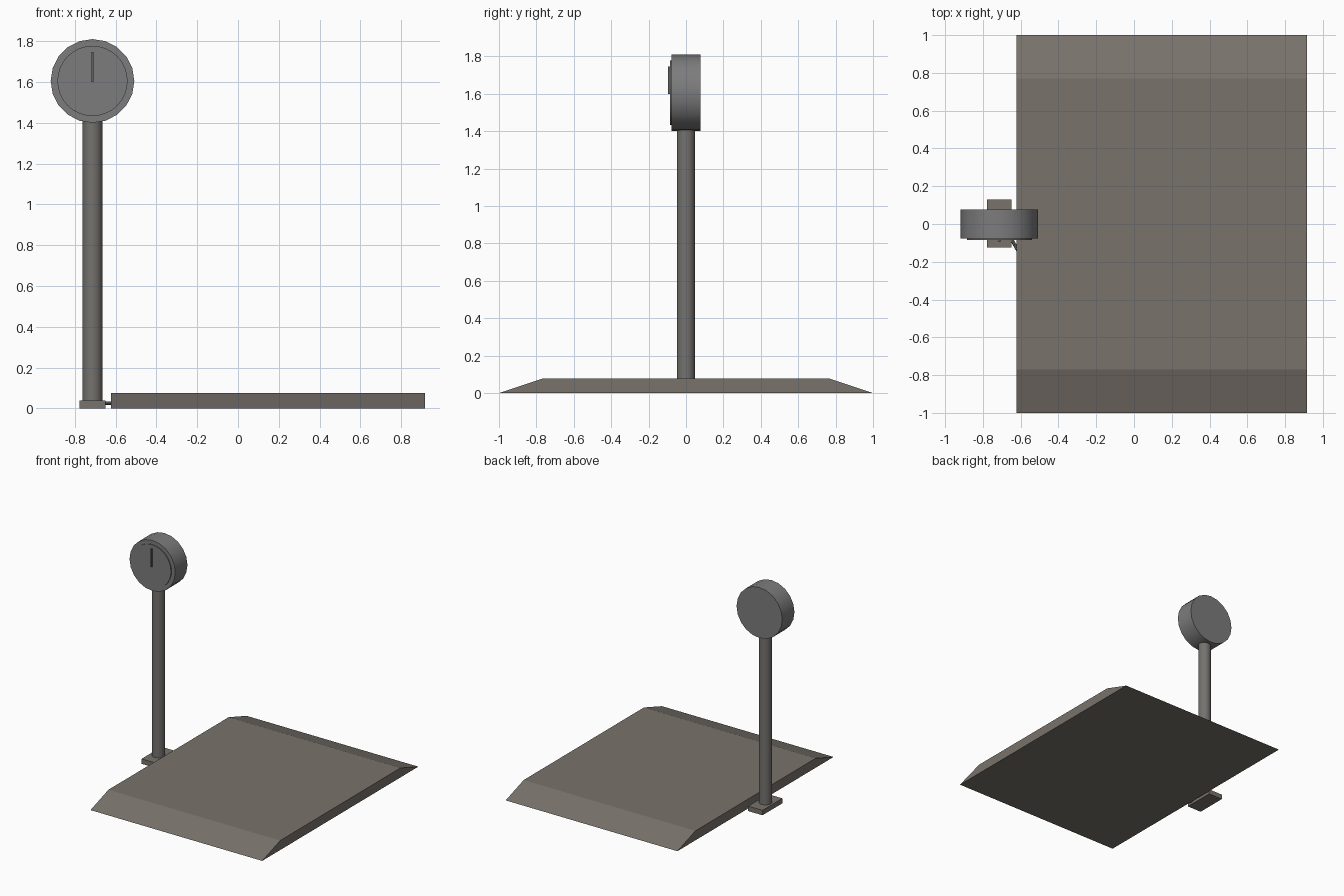
import bpy, bmesh, math
from mathutils import Vector

if "Cube" in bpy.data.objects:
    bpy.data.objects.remove(bpy.data.objects["Cube"])

POST_X, DIAL_Z = -0.713, 1.605


def material(name, rgb):
    mat = bpy.data.materials.new(name)
    mat.diffuse_color = (*rgb, 1)
    mat.use_nodes = True
    mat.node_tree.nodes["Principled BSDF"].inputs["Base Color"].default_value = mat.diffuse_color
    return mat


WARM = material("warm_dark_grey", (0.19, 0.17, 0.147))
POST = material("post_grey", (0.175, 0.168, 0.158))
COOL = material("cool_dark_grey", (0.2, 0.202, 0.2))
DARK = material("dark_needle", (0.12, 0.12, 0.12))


def finish(name, bm, mat, smooth=False):
    bmesh.ops.recalc_face_normals(bm, faces=bm.faces)
    mesh = bpy.data.meshes.new(name)
    bm.to_mesh(mesh)
    bm.free()
    mesh.materials.append(mat)
    ob = bpy.data.objects.new(name, mesh)
    bpy.context.collection.objects.link(ob)
    if smooth:
        bpy.ops.object.select_all(action='DESELECT')
        ob.select_set(True)
        bpy.context.view_layer.objects.active = ob
        bpy.ops.object.shade_smooth_by_angle(angle=math.radians(35))
    return ob


def box(name, lo, hi, mat):
    bm = bmesh.new()
    bmesh.ops.create_cube(bm, size=1)
    for v in bm.verts:
        v.co = Vector([(a + b) / 2 + c * (b - a) for a, b, c in zip(lo, hi, v.co)])
    return finish(name, bm, mat)


def rod(name, start, end, radius, sides, mat):
    """Capped cylinder between two points."""
    a, b = Vector(start), Vector(end)
    bm = bmesh.new()
    bmesh.ops.create_cone(bm, cap_ends=True, segments=sides, radius1=radius,
                          radius2=radius, depth=(b - a).length)
    turn = (b - a).to_track_quat('Z', 'Y')
    for v in bm.verts:
        v.co = turn @ v.co + (a + b) / 2
    return finish(name, bm, mat, smooth=True)


# Platform with a ramp at each end, extruded from its side profile
bm = bmesh.new()
profile = [(-1, 0), (1, 0), (0.77, 0.077), (-0.77, 0.077)]
face = bm.faces.new([bm.verts.new((-0.623, y, z)) for y, z in profile])
ext = bmesh.ops.extrude_face_region(bm, geom=[face], use_keep_orig=True)
moved = [g for g in ext['geom'] if isinstance(g, bmesh.types.BMVert)]
bmesh.ops.translate(bm, verts=moved, vec=(1.54, 0, 0))
finish("platform", bm, WARM)

# Stand
box("base_plate", (-0.777, -0.125, 0), (-0.649, 0.13, 0.04), WARM)
rod("post", (POST_X, 0, 0.03), (POST_X, 0, 1.42), 0.049, 24, POST)

# Dial head, face and needle
rod("dial_housing", (POST_X, 0.078, DIAL_Z), (POST_X, -0.078, DIAL_Z), 0.205, 20, COOL)
rod("dial_face", (POST_X, -0.07, DIAL_Z), (POST_X, -0.086, DIAL_Z), 0.172, 32, COOL)
box("needle", (POST_X - 0.005, -0.095, 1.60), (POST_X + 0.005, -0.08, 1.747), DARK)

# Short cable joining the base plate to the platform
rod("cable", (-0.66, -0.06, 0.025), (-0.615, -0.14, 0.025), 0.009, 8, POST)
